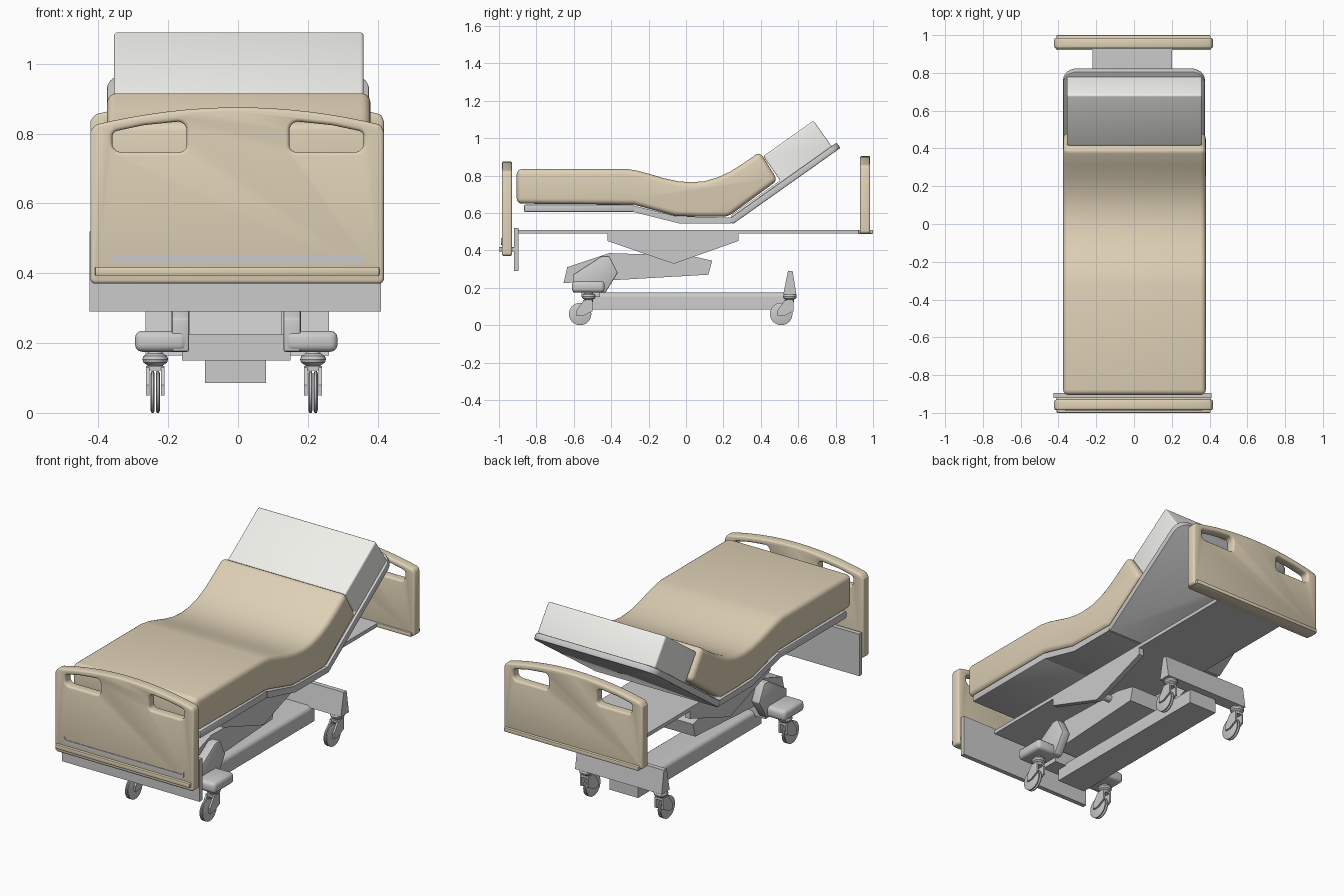
import bpy, bmesh, math
from mathutils import Vector

if "Cube" in bpy.data.objects:
    bpy.data.objects.remove(bpy.data.objects["Cube"])


def material(name, rgb):
    m = bpy.data.materials.new(name)
    m.diffuse_color = (*rgb, 1)
    m.use_nodes = True
    m.node_tree.nodes["Principled BSDF"].inputs["Base Color"].default_value = m.diffuse_color
    return m


TAN = material("tan", (0.74, 0.64, 0.47))
WHITE = material("off_white", (0.87, 0.88, 0.83))


def fillet(pts, seg=6):
    """Round the corners of a 2D outline given as (u, v, radius)."""
    out, n = [], len(pts)
    for i, (u, v, r) in enumerate(pts):
        p = Vector((u, v))
        if r == 0:
            out.append(p)
            continue
        a = (Vector(pts[i - 1][:2]) - p).normalized()
        b = (Vector(pts[(i + 1) % n][:2]) - p).normalized()
        half = a.angle(b) / 2
        t = r / math.tan(half)
        c = p + (a + b).normalized() * (r / math.sin(half))
        s, e = p + a * t - c, p + b * t - c
        for k in range(seg + 1):
            d = s.lerp(e, k / seg)
            out.append(c + d.normalized() * r)
    return out


def prism(name, pts, axis, lo, hi, mat=None, bevel=0, seg=3):
    """Extrude a 2D outline along x (outline in y,z), y (x,z) or z (x,y)."""
    def place(p, t):
        return {"x": (t, p[0], p[1]), "y": (p[0], t, p[1]), "z": (p[0], p[1], t)}[axis]
    bm = bmesh.new()
    f0 = [bm.verts.new(place(p, lo)) for p in pts]
    f1 = [bm.verts.new(place(p, hi)) for p in pts]
    bm.faces.new(f0)
    bm.faces.new(f1)
    for i in range(len(pts)):
        j = (i + 1) % len(pts)
        bm.faces.new((f0[i], f0[j], f1[j], f1[i]))
    bmesh.ops.recalc_face_normals(bm, faces=bm.faces)
    me = bpy.data.meshes.new(name)
    bm.to_mesh(me)
    bm.free()
    ob = bpy.data.objects.new(name, me)
    bpy.context.collection.objects.link(ob)
    if mat:
        me.materials.append(mat)
    if bevel:
        add_bevel(ob, bevel, seg)
    return ob


def add_bevel(ob, width, seg=3):
    m = ob.modifiers.new("bevel", "BEVEL")
    m.width, m.segments = width, seg
    m.limit_method, m.angle_limit = "ANGLE", math.radians(35)


def box(name, x, y, z, mat=None, bevel=0, seg=3):
    return prism(name, [(y[0], z[0]), (y[1], z[0]), (y[1], z[1]), (y[0], z[1])],
                 "x", x[0], x[1], mat, bevel, seg)


def lathe(name, profile, centre, axis="z", steps=24):
    """Revolve (radius, height) points about z or x."""
    bm = bmesh.new()
    vs = [bm.verts.new((r, 0, h)) for r, h in profile]
    es = [bm.edges.new(p) for p in zip(vs, vs[1:])]
    bmesh.ops.spin(bm, geom=vs + es, cent=(0, 0, 0), axis=(0, 0, 1),
                   angle=math.tau, steps=steps, use_duplicate=False)
    bmesh.ops.remove_doubles(bm, verts=bm.verts, dist=1e-5)
    bmesh.ops.recalc_face_normals(bm, faces=bm.faces)
    me = bpy.data.meshes.new(name)
    bm.to_mesh(me)
    bm.free()
    ob = bpy.data.objects.new(name, me)
    bpy.context.collection.objects.link(ob)
    ob.location = centre
    if axis == "x":
        ob.rotation_euler = (0, math.pi / 2, 0)
    return ob


# Mattress: side profile pushed across the bed
mattress = [(-.905, .65), (-.905, .835), (-.315, .835), (-.26, .826), (-.2, .81), (-.12, .786),
            (-.04, .769), (.03, .764), (.1, .77), (.17, .79), (.24, .823), (.31, .868),
            (.395, .927), (.49, .775), (.225, .58), (.07, .58), (-.06, .585), (-.28, .645)]
prism("mattress", mattress, "x", -.375, .38, TAN, .028, 4)

# Head section of the mattress, raised with the backrest
d = Vector((math.cos(math.radians(35.3)), math.sin(math.radians(35.3))))
nrm = Vector((-d.y, d.x))
o = Vector((.25, .57))
L = .655
prism("head_cushion", [o, o + d * L, o + d * L + nrm * .178, o + d * (L - .33) + nrm * .178,
                       o + d * (L - .33) + nrm * .02, o + nrm * .02],
      "x", -.355, .36, WHITE, .035, 4)

# Bed deck: foot panel, seat panel, tilted back panel
box("foot_panel", (-.37, .375), (-.865, -.28), (.605, .645), None, .006, 2)
prism("seat_panel", [(-.28, .605), (-.04, .545), (.24, .545), (.255, .575), (-.05, .582), (-.28, .64)],
      "x", -.37, .375)
back = prism("back_panel", fillet([(-.375, 0, 0), (.375, 0, 0), (.375, .705, .07), (-.375, .705, .07)]),
             "z", 0, .035, None, .006, 2)
back.location = (0, .25, .54)
back.rotation_euler = (math.radians(35.3), 0, 0)

# Main frame plate and foot cross plate
box("frame_plate", (-.22, .2), (-.91, .98), (.49, .51))
box("foot_cross_plate", (-.425, .41), (-.92, -.895), (.29, .52))


# End boards with arched top and two hand holes
def end_board(name, y0, y1, zb, dz):
    arch = [(.41 - .82 * i / 16) for i in range(17)]
    pts = [(-.423, zb, .015), (.418, zb, .015), (.418, .805 + dz, 0)]
    pts += [(x, .875 + dz - .05 * (x / .41) ** 2, 0) for x in arch]
    pts += [(-.423, .805 + dz, 0)]
    ob = prism(name, fillet(pts), "y", y0, y1, TAN)
    for s in (-1, 1):
        hole = [(s * .147, .747, .02), (s * .36, .747, .025), (s * .36, .805, .018),
                (s * .27, .824, 0), (s * .147, .837, .025)]
        hole = [(u, v + dz, r) for u, v, r in hole]
        cut = prism("hole_cutter", fillet(hole, 5), "y", y0 - .1, y1 + .1)
        cut.hide_render = True
        m = ob.modifiers.new("hole", "BOOLEAN")
        m.object, m.operation, m.solver = cut, "DIFFERENCE", "EXACT"
    add_bevel(ob, .013, 3)


end_board("foot_board", -.985, -.93, .37, 0)
end_board("head_board", .93, .985, .49, .03)
box("foot_bumper", (-.41, .405), (-1, -.9), (.393, .417), TAN, .004, 2)
box("head_bumper", (-.41, .405), (.92, 1), (.488, .51), TAN, .004, 2)
prism("foot_board_trim", [(-.365, .465), (-.365, .44), (-.352, .43), (.352, .43), (.362, .44),
                          (.362, .465), (.352, .45), (-.355, .45)], "y", -.988, -.98)

# Lift: triangular hanger plates, pivot pin, swing arm
for x in (-.22, .17):
    prism("lift_hanger", [(-.42, .505), (.28, .505), (.28, .45), (-.06, .33), (-.07, .33), (-.42, .45)],
          "x", x, x + .03)
lathe("pivot_pin", [(0, -.2), (.02, -.2), (.02, .2), (0, .2)], (-.01, -.05, .355), "x")
prism("swing_arm", [(-.655, .225), (-.635, .31), (-.41, .385), (.02, .372), (.14, .345),
                    (.12, .27), (-.4, .24)], "x", -.14, .125)

# Base: beam, head crossbar, foot brackets and pods
prism("base_beam", fillet([(-.094, .085, 0), (.08, .085, 0), (.08, .175, .025), (-.094, .175, .025)]),
      "y", -.52, .55)
prism("head_crossbar", [(.52, .165), (.59, .165), (.57, .29), (.545, .29)], "x", -.265, .26)
box("foot_crossbar", (-.16, .15), (-.56, -.46), (.15, .225))
for s in (-1, 1):
    a, b = sorted((-.005 + s * .135, -.005 + s * .185))
    prism("foot_bracket", [(-.605, .175), (-.605, .27), (-.45, .37), (-.41, .37), (-.365, .28), (-.43, .175)],
          "x", a, b, None, .006, 2)
    a, b = sorted((-.005 + s * .14, -.005 + s * .29))
    box("foot_pod", (a, b), (-.61, -.435), (.175, .235), None, .02, 3)

# Casters: swivel, fork and twin-disc wheel trailing toward the foot
for x in (-.237, .215):
    for y in (-.52, .555):
        lathe("caster_swivel", [(0, .175), (.02, .175), (.022, .17), (.034, .163), (.037, .153),
                                (.034, .144), (.022, .136), (.022, .125), (0, .125)], (x, y, 0))
        for s in (-1, 1):
            c = x + s * .021
            prism("caster_fork", [(y + .02, .13), (y + .02, .075), (y - .03, .05), (y - .065, .05),
                                  (y - .065, .08), (y - .03, .13)], "x", c - .005, c + .005)
            lathe("caster_wheel", [(0, -.006), (.053, -.006), (.06, -.003), (.06, .003), (.053, .006),
                                   (0, .006)], (x + s * .0075, y - .046, .06), "x", 32)
        box("caster_fork_top", (x - .026, x + .026), (y - .03, y + .02), (.122, .134))

# Bake modifiers, drop cutters, smooth rounded surfaces
bpy.ops.object.select_all(action="SELECT")
bpy.context.view_layer.objects.active = bpy.context.selected_objects[0]
bpy.ops.object.convert(target="MESH")
for ob in [o for o in bpy.data.objects if o.name.startswith("hole_cutter")]:
    bpy.data.objects.remove(ob)
bpy.context.view_layer.objects.active = bpy.data.objects["mattress"]
bpy.ops.object.shade_smooth_by_angle(angle=math.radians(32))
